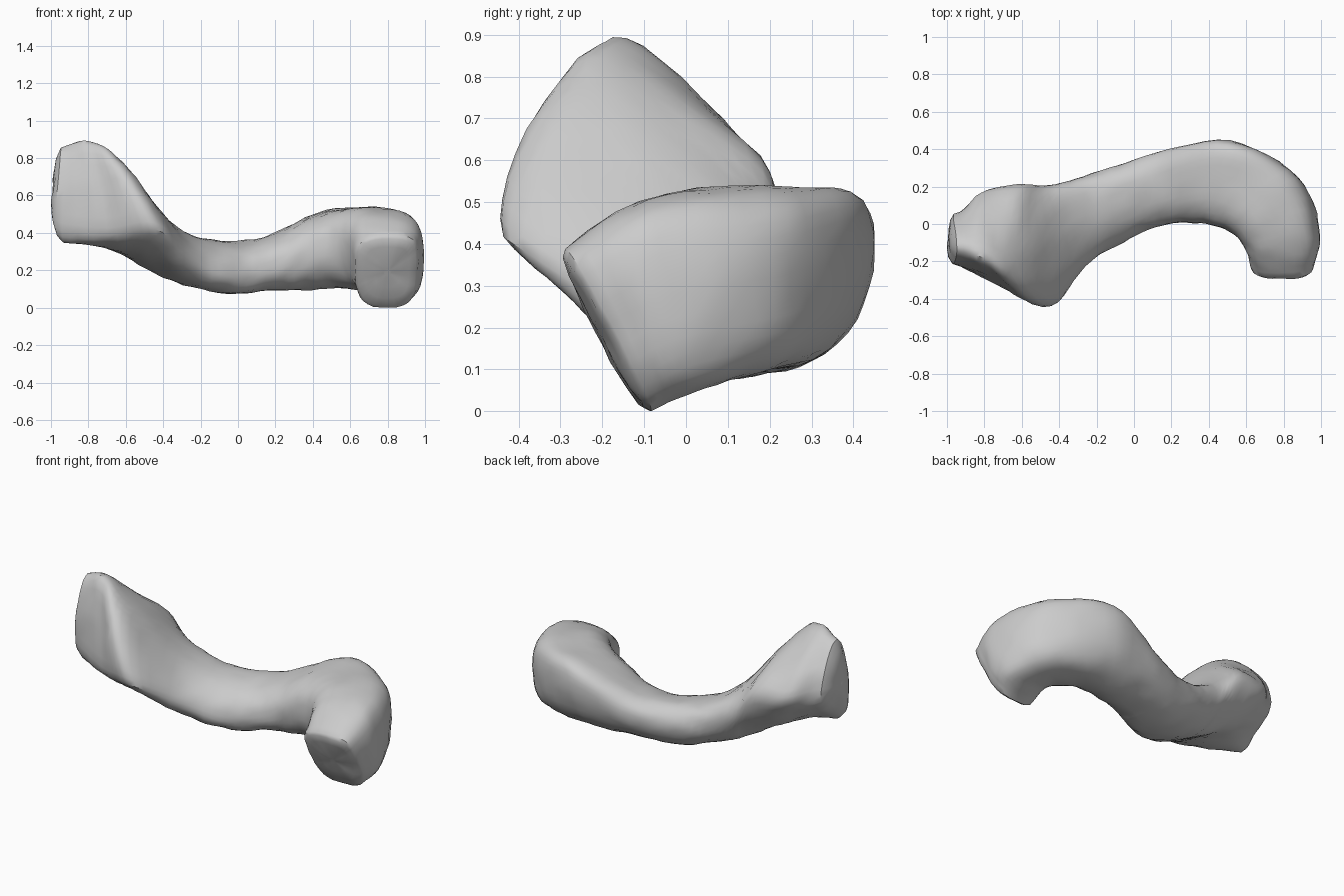
import bpy
import bmesh
from mathutils import Vector, noise

cube = bpy.data.objects.get("Cube")
if cube:
    bpy.data.objects.remove(cube, do_unlink=True)

AROUND = 9   # points per quarter of a ring
ALONG = 6    # rings per stretch of shaft

# Cross-sections along the bone: roundness, then outer, top, inner and bottom points
SECTIONS = [
    (1.2, (.965, -.18, .21), (.81, -.29, .39), (.625, -.2, .21), (.8, -.085, 0)),
    (1.15, (.99, -.03, .28), (.8, -.1, .51), (.585, -.1, .29), (.8, .04, .06)),
    (1.1, (.88, .25, .33), (.69, .15, .54), (.51, -.04, .33), (.65, .18, .1)),
    (1, (.51, .445, .39), (.44, .27, .51), (.36, 0, .3), (.41, .25, .105)),
    (.95, (.12, .38, .27), (.15, .2, .38), (.18, 0, .22), (.15, .18, .095)),
    (.95, (-.18, .28, .24), (-.1, .12, .36), (-.02, -.075, .19), (-.08, .1, .08)),
    (.85, (-.43, .21, .35), (-.36, .05, .45), (-.26, -.225, .28), (-.33, .03, .14)),
    (.5, (-.6, .2, .56), (-.62, -.23, .785), (-.44, -.435, .42), (-.5, .03, .215)),
    (.45, (-.79, .18, .57), (-.8, -.18, .89), (-.69, -.335, .39), (-.71, 0, .33)),
    (.75, (-.93, .06, .61), (-.91, -.15, .86), (-.94, -.21, .41), (-.91, -.05, .42)),
]


def hermite(a, b, ta, tb, t):
    """Cubic blend between two points with given tangents."""
    s = 1 - t
    return (a * (1 + 2 * t) * s * s + b * t * t * (3 - 2 * t)
            + ta * t * s * s - tb * t * t * s)


def closed_ring(section):
    """Smooth closed loop through the four points of a section."""
    k, *pts = section
    pts = [Vector(p) for p in pts]
    n = len(pts)
    tan = [(pts[(i + 1) % n] - pts[i - 1]) * k for i in range(n)]
    return [hermite(pts[i], pts[(i + 1) % n], tan[i], tan[(i + 1) % n], j / AROUND)
            for i in range(n) for j in range(AROUND)]


def loft(rings):
    """Extra rings in between, following smooth lines along the bone."""
    last = len(rings) - 1

    def tangents(i):
        lo, hi = max(i - 1, 0), min(i + 1, last)
        return [(b - a) / (hi - lo) for a, b in zip(rings[lo], rings[hi])]

    out = []
    for i in range(last):
        ta, tb = tangents(i), tangents(i + 1)
        for j in range(ALONG):
            out.append([hermite(*v, j / ALONG)
                        for v in zip(rings[i], rings[i + 1], ta, tb)])
    return out + [rings[last]]


def cap_rings(ring, push):
    """Shrinking rings that close one end with a softly domed face."""
    mid = sum(ring, Vector()) / len(ring)
    return [[mid + (p - mid) * size + push * rise for p in ring]
            for size, rise in ((.92, .5), (.7, .8), (.4, .95), (.12, 1))]


# Shaft and both heads as one skin
rings = loft([closed_ring(s) for s in SECTIONS])
lower_cap = cap_rings(rings[0], Vector((0, -.025, -.01)))
upper_cap = cap_rings(rings[-1], Vector((-.07, 0, .02)))
rings = lower_cap[::-1] + rings + upper_cap

bm = bmesh.new()
loops = [[bm.verts.new(p) for p in ring] for ring in rings]
for a, b in zip(loops, loops[1:]):
    for i in range(len(a)):
        bm.faces.new((a[i - 1], a[i], b[i], b[i - 1]))
bm.faces.new(loops[0])
bm.faces.new(loops[-1])
bmesh.ops.recalc_face_normals(bm, faces=bm.faces)
bm.normal_update()

# Slightly uneven worn surface
moves = [v.normal * (noise.noise(v.co * 6) * .007 + noise.noise(v.co * 15) * .006)
         for v in bm.verts]
for v, move in zip(bm.verts, moves):
    v.co += move

# Stand it on the floor
floor = min(v.co.z for v in bm.verts)
bmesh.ops.translate(bm, verts=bm.verts, vec=(0, 0, -floor))

mesh = bpy.data.meshes.new("curved_bone")
bm.to_mesh(mesh)
bm.free()
bone = bpy.data.objects.new("curved_bone", mesh)
bpy.context.collection.objects.link(bone)

# Plain grey
grey = bpy.data.materials.new("bone_grey")
grey.use_nodes = True
colour = (.6, .6, .6, 1)
grey.diffuse_color = colour
grey.node_tree.nodes["Principled BSDF"].inputs["Base Color"].default_value = colour
mesh.materials.append(grey)

bpy.ops.object.select_all(action="DESELECT")
bone.select_set(True)
bpy.context.view_layer.objects.active = bone
bpy.ops.object.shade_smooth_by_angle(angle=.7)
